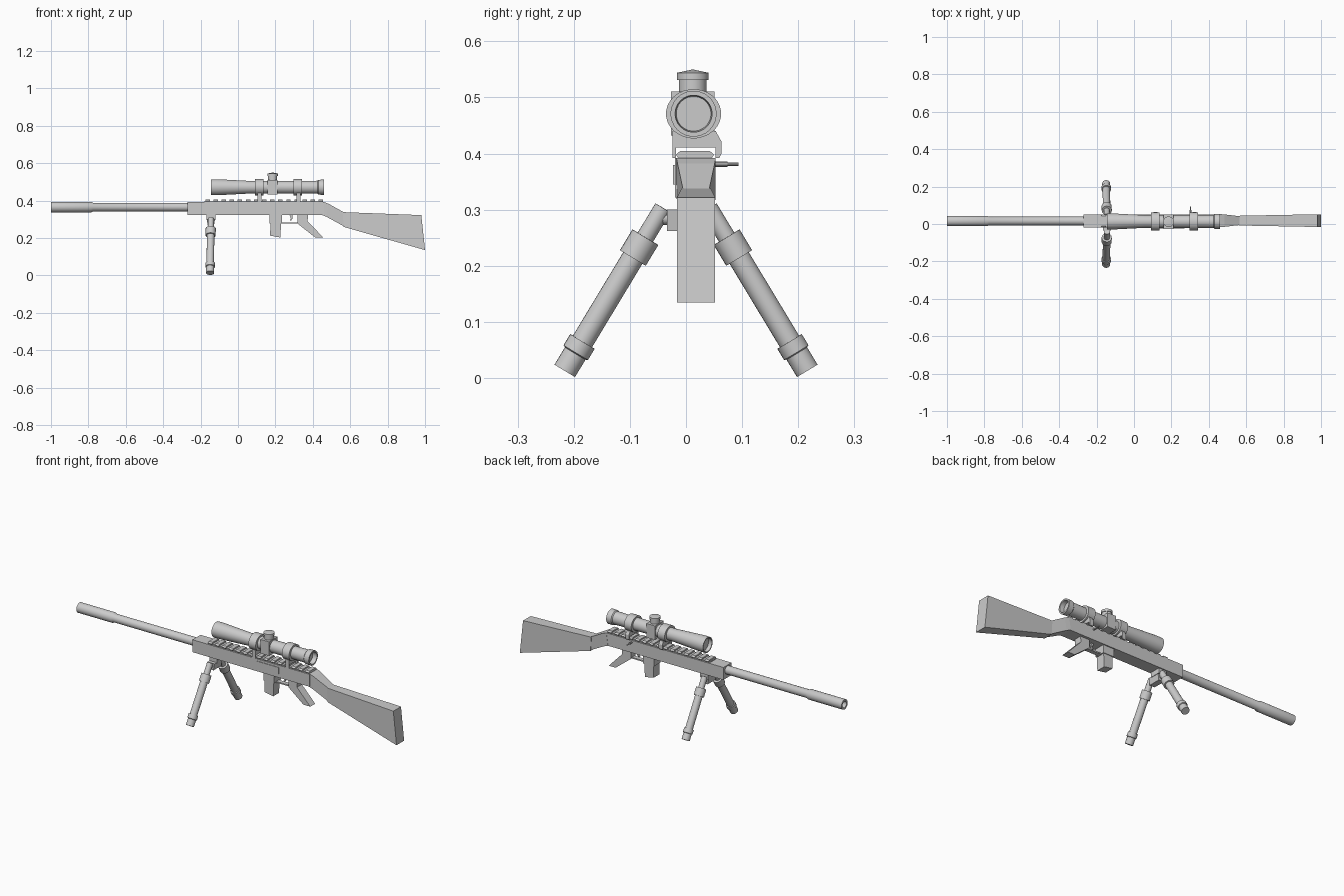
import bpy, bmesh, math
from mathutils import Vector

CY = 0.016   # centre line of the receiver


def make(name, verts, faces, smooth=False):
    me = bpy.data.meshes.new(name)
    me.from_pydata([tuple(v) for v in verts], [], faces)
    bm = bmesh.new()
    bm.from_mesh(me)
    bmesh.ops.recalc_face_normals(bm, faces=bm.faces)
    bm.to_mesh(me)
    bm.free()
    ob = bpy.data.objects.new(name, me)
    bpy.context.collection.objects.link(ob)
    if smooth:
        bpy.ops.object.select_all(action='DESELECT')
        ob.select_set(True)
        bpy.context.view_layer.objects.active = ob
        bpy.ops.object.shade_smooth_by_angle(angle=math.radians(35))
    return ob


def loft(name, rings):
    """Skin closed rings of equal length and cap both ends."""
    n = len(rings[0])
    verts = [p for r in rings for p in r]
    faces = [(k * n + i, k * n + (i + 1) % n, (k + 1) * n + (i + 1) % n, (k + 1) * n + i)
             for k in range(len(rings) - 1) for i in range(n)]
    faces += [tuple(range(n)), tuple(range(len(verts) - n, len(verts)))]
    return make(name, verts, faces)


def prism(name, pts, y0, y1):
    return loft(name, [[(x, y, z) for x, z in pts] for y in (y0, y1)])


def box(name, x0, x1, y0, y1, z0, z1):
    return prism(name, [(x0, z0), (x1, z0), (x1, z1), (x0, z1)], y0, y1)


def lathe(name, origin, axis, profile, n=24):
    """Revolve (distance along axis, radius) points around the axis."""
    o, a = Vector(origin), Vector(axis).normalized()
    u = a.orthogonal().normalized()
    w = a.cross(u)
    verts, rows, faces = [], [], []
    for t, r in profile:
        cnt = 1 if r == 0 else n
        rows.append([len(verts) + i for i in range(cnt)])
        for i in range(cnt):
            g = 2 * math.pi * i / n
            verts.append(o + a * t + (u * math.cos(g) + w * math.sin(g)) * r)
    for A, B in zip(rows, rows[1:]):
        for i in range(n):
            j = (i + 1) % n
            f = [A[i % len(A)], A[j % len(A)], B[j % len(B)], B[i % len(B)]]
            f = list(dict.fromkeys(f))
            if len(f) > 2:
                faces.append(f)
    return make(name, verts, faces, True)


# Barrel with wider hollow muzzle
lathe("barrel", (0, CY, 0.365), (1, 0, 0),
      [(-0.9, 0), (-0.9, 0.018), (-1, 0.018), (-1, 0.028), (-0.785, 0.028),
       (-0.775, 0.023), (-0.25, 0.023), (-0.25, 0)])

# Receiver body and rail
prism("receiver", [(-0.27, 0.322), (0.46, 0.322), (0.46, 0.392), (-0.27, 0.392)],
      CY - 0.036, CY + 0.036)
box("rail_base", -0.18, 0.455, CY - 0.028, CY + 0.028, 0.39, 0.397)
for i in range(15):
    x = -0.175 + i * 0.0433
    loft("rail_tooth", [[(xx, CY - 0.03, 0.392), (xx, CY + 0.03, 0.392),
                         (xx, CY + 0.034, 0.398), (xx, CY + 0.026, 0.405),
                         (xx, CY - 0.026, 0.405), (xx, CY - 0.034, 0.398)]
                        for xx in (x, x + 0.024)])
box("side_plate", 0.13, 0.27, CY - 0.039, CY - 0.03, 0.345, 0.38)


# Wrist and shoulder stock
def section(xb, xt, zb, zt, hw, c=0.018):
    return [(xb, c - hw, zb), (xb, c + hw, zb), (xt, c + hw, zt), (xt, c - hw, zt)]


loft("stock_wrist", [section(0.45, 0.46, 0.322, 0.392, 0.035),
                     section(0.475, 0.485, 0.312, 0.382, 0.033),
                     section(0.57, 0.57, 0.26, 0.335, 0.023)])
loft("shoulder_stock", [section(0.565, 0.56, 0.259, 0.338, 0.026),
                        section(1.0, 0.98, 0.135, 0.322, 0.034)])

# Magazine, guard, lever and grip below the receiver
box("magazine_well", 0.168, 0.235, CY - 0.03, CY + 0.03, 0.278, 0.325)
prism("magazine", [(0.173, 0.28), (0.23, 0.28), (0.227, 0.202), (0.172, 0.212)],
      CY - 0.026, CY + 0.026)
box("guard_bar", 0.23, 0.325, CY - 0.012, CY + 0.012, 0.276, 0.283)
prism("guard_lever", [(0.275, 0.325), (0.29, 0.325), (0.292, 0.305), (0.284, 0.292),
                      (0.276, 0.293), (0.283, 0.305)], CY - 0.005, CY + 0.005)
prism("hand_grip", [(0.318, 0.325), (0.375, 0.325), (0.372, 0.29), (0.455, 0.203),
                    (0.412, 0.203), (0.318, 0.277)], CY - 0.022, CY + 0.022)

# Side handle
lathe("side_handle", (0.302, CY, 0.381), (0, 1, 0),
      [(0, 0), (0, 0.005), (0.058, 0.005), (0.058, 0.003), (0.078, 0.003), (0.078, 0)], 10)

# Scope tube with recessed lenses
SY, SZ = 0.0135, 0.471
lathe("scope_tube", (0, SY, SZ), (1, 0, 0),
      [(-0.125, 0), (-0.125, 0.036), (-0.145, 0.037), (-0.145, 0.043), (-0.11, 0.043),
       (0.06, 0.034), (0.33, 0.034), (0.425, 0.035), (0.43, 0.040), (0.46, 0.041),
       (0.46, 0.033), (0.435, 0.031), (0.435, 0)], 28)

# Scope rings and clamp feet straddling the rail
for x in (0.09, 0.298):
    ring = lathe("scope_ring", (x, SY, SZ), (1, 0, 0),
                 [(0, 0.03), (0, 0.044), (0.045, 0.044), (0.045, 0.03), (0, 0.03)], 28)
    for v in ring.data.vertices:
        v.co.y = SY + (v.co.y - SY) * 1.12
    box("ring_lug", x + 0.006, x + 0.039, SY - 0.048, SY + 0.048, SZ - 0.007, SZ + 0.007)
    clamp = [(-0.04, 0.392), (-0.034, 0.392), (-0.034, 0.411), (0.037, 0.411),
             (0.037, 0.392), (0.043, 0.392), (0.047, 0.4), (0.047, 0.422),
             (0.037, 0.44), (-0.04, 0.44)]
    loft("clamp_foot", [[(xx, CY + y, z) for y, z in clamp]
                        for xx in (x + 0.014, x + 0.036)])

# Turret block, knob and cap
box("turret_block", 0.158, 0.212, SY - 0.04, SY + 0.037, 0.432, 0.511)
lathe("turret_knob", (0.185, 0.012, 0), (0, 0, 1),
      [(0.50, 0), (0.50, 0.025), (0.531, 0.025), (0.531, 0.0285), (0.544, 0.0285),
       (0.55, 0)], 20)

# Bipod mount
BX = -0.145
box("bipod_mount", BX - 0.024, BX + 0.024, CY - 0.03, CY + 0.03, 0.295, 0.325)
prism("bipod_hinge", [(BX - 0.016, 0.262), (BX + 0.016, 0.262), (BX + 0.022, 0.3),
                      (BX - 0.022, 0.3)], -0.034, 0.036)
lathe("bipod_pin", (BX, -0.052, 0.285), (0, 1, 0),
      [(0, 0), (0, 0.012), (0.106, 0.012), (0.106, 0)], 14)

# Mirrored bipod legs: post, collar, tube, foot band and foot
for s in (-1, 1):
    axis = (-0.004, s * 0.172, -0.285)
    lathe("bipod_leg", (BX, s * 0.044, 0.298), axis,
          [(-0.006, 0), (-0.006, 0.016), (0.055, 0.016), (0.055, 0.027), (0.098, 0.027),
           (0.098, 0.020), (0.272, 0.020), (0.272, 0.0255), (0.295, 0.0255),
           (0.297, 0.0215), (0.333, 0.0215), (0.333, 0)], 20)
